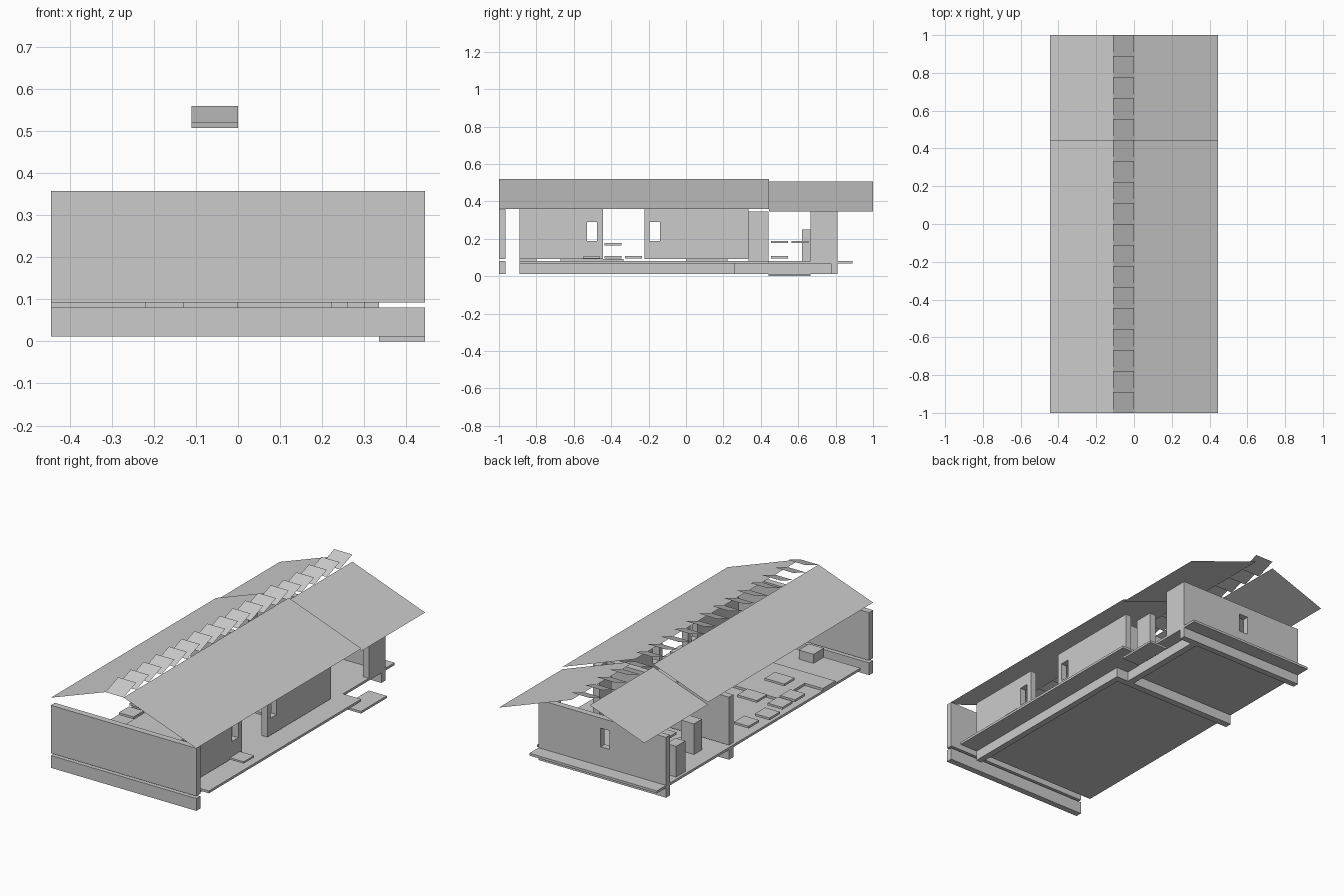
import bpy

cube = bpy.data.objects.get("Cube")
if cube:
    bpy.data.objects.remove(cube)

grey = bpy.data.materials.new("plain grey")
grey.use_nodes = True
grey.diffuse_color = (0.6, 0.6, 0.6, 1)
grey.node_tree.nodes["Principled BSDF"].inputs["Base Color"].default_value = (0.6, 0.6, 0.6, 1)


def mesh(name, verts, faces):
    me = bpy.data.meshes.new(name)
    me.from_pydata(verts, [], faces)
    me.materials.append(grey)
    ob = bpy.data.objects.new(name, me)
    bpy.context.scene.collection.objects.link(ob)
    return ob


def box(name, x, y, z):
    verts = [(a, b, c) for a in x for b in y for c in z]
    return mesh(name, verts, [(0, 1, 3, 2), (4, 6, 7, 5), (0, 4, 5, 1),
                              (2, 3, 7, 6), (0, 2, 6, 4), (1, 5, 7, 3)])


def sheet(name, low, high, y):
    """Sloping sheet between two (x, z) points, run along y."""
    (x0, z0), (x1, z1) = low, high
    return mesh(name, [(x0, y[0], z0), (x1, y[0], z1), (x1, y[1], z1), (x0, y[1], z0)],
                [(0, 1, 2, 3)])


def window(wall, x, y, z=(0.187, 0.29)):
    cutter = box("window_cutter", x, y, z)
    cutter.hide_render = True
    cutter.hide_viewport = True
    mod = wall.modifiers.new("window", "BOOLEAN")
    mod.operation = "DIFFERENCE"
    mod.solver = "EXACT"
    mod.object = cutter


EDGE, IN, T = 0.445, 0.335, 0.035
BEAM, FLOOR, WALL = (0.012, 0.067), (0.067, 0.08), (0.093, 0.358)
LOW_WALL = (0.08, 0.346)

# Foundation beams
box("front_beam", (-EDGE, EDGE), (-1, T - 1), (0.012, 0.08))
box("side_beam", (IN - T, IN), (-0.89, 0.26), BEAM)
box("cross_beam", (-EDGE, IN), (0.222, 0.26), BEAM)
box("rear_side_beam", (0.222, 0.26), (0.26, 0.775), BEAM)
box("back_beam", (-EDGE, IN), (0.775, 0.81), BEAM)

# Floors and entrance step
box("main_floor", (-EDGE, EDGE), (-0.89, 0.44), FLOOR)
box("rear_floor", (-EDGE, IN), (0.44, 0.89), FLOOR)
box("entrance_step", (IN, EDGE), (0.44, 0.665), (0, 0.012))

# Walls
box("front_wall", (-EDGE, EDGE), (-1, T - 1), WALL)
box("cross_wall", (-EDGE, IN - T), (0.222, 0.26), WALL)
side_x, cut_x = (IN - T, IN), (0.2, 0.5)
window(box("side_wall_front", side_x, (-0.89, -0.445), WALL), cut_x, (-0.53, -0.475))
window(box("side_wall_middle", side_x, (-0.222, IN), WALL), cut_x, (-0.195, -0.14))
box("side_wall_rear", side_x, (0.665, 0.775), LOW_WALL)
box("entrance_wall", (0.222, 0.26), (IN, 0.44), LOW_WALL)
window(box("back_wall", (-EDGE, IN), (0.775, 0.81), LOW_WALL), (-0.1, -0.045), (0.7, 0.9))

# Roof: a main run and a slightly lower rear run
for part, y, drop in (("main", (-1, 0.444), 0), ("rear", (0.444, 1), 0.013)):
    sheet(part + "_roof_left", (EDGE, 0.358 - drop), (0, 0.52 - drop), y)
    sheet(part + "_roof_right", (-EDGE, 0.4 - drop), (-0.111, 0.52 - drop), y)
sheet("inner_ceiling", (-0.223, 0.438), (-0.111, 0.478), (0.333, 0.444))

# Tilted ridge louvres
for i in range(18):
    y0 = -1 + i / 9
    y1 = y0 + 1 / 9
    z = 0.52 if i < 13 else 0.507
    mesh(f"ridge_louvre_{i + 1}", [(-0.111, y0, z), (0, y0, z), (0, y1, z + 0.04),
                                   (-0.111, y1, z + 0.04)], [(0, 1, 2, 3)])

# Low platforms and rugs
MAT = (0.08, 0.093)
box("long_platform", (-0.335, 0), (-0.67, -0.335), MAT)
box("middle_platform", (-0.222, 0.222), (0, 0.222), MAT)
box("side_platform", (-EDGE, -IN), (-0.67, -0.56), MAT)
box("door_mat", (IN, 0.42), (-0.55, -0.46), (0.095, 0.105))

# Seats and table tops
for i, (x, y) in enumerate([(-0.38, -0.39), (-0.38, -0.28), (-0.4, -0.14), (-0.37, 0),
                            (-0.25, 0.39), (-0.23, 0.5)]):
    box(f"seat_{i + 1}", (x - 0.045, x + 0.045), (y - 0.045, y + 0.045), (0.095, 0.107))
for i, (x, y, z) in enumerate([(-0.3, -0.39, 0.165), (-0.3, -0.15, 0.165),
                               (-0.2, 0.5, 0.177), (-0.2, 0.61, 0.177)]):
    box(f"table_top_{i + 1}", (x - 0.06, x + 0.06), (y - 0.045, y + 0.045), (z, z + 0.012))

# Cupboards
box("front_cupboard", (-0.22, -0.13), (-0.89, -0.8), (0.08, 0.13))
box("rear_cupboard", (-0.35, -0.27), (0.36, 0.43), (0.08, 0.25))
box("corner_cupboard", (-0.43, -0.37), (0.62, 0.7), (0.08, 0.25))
